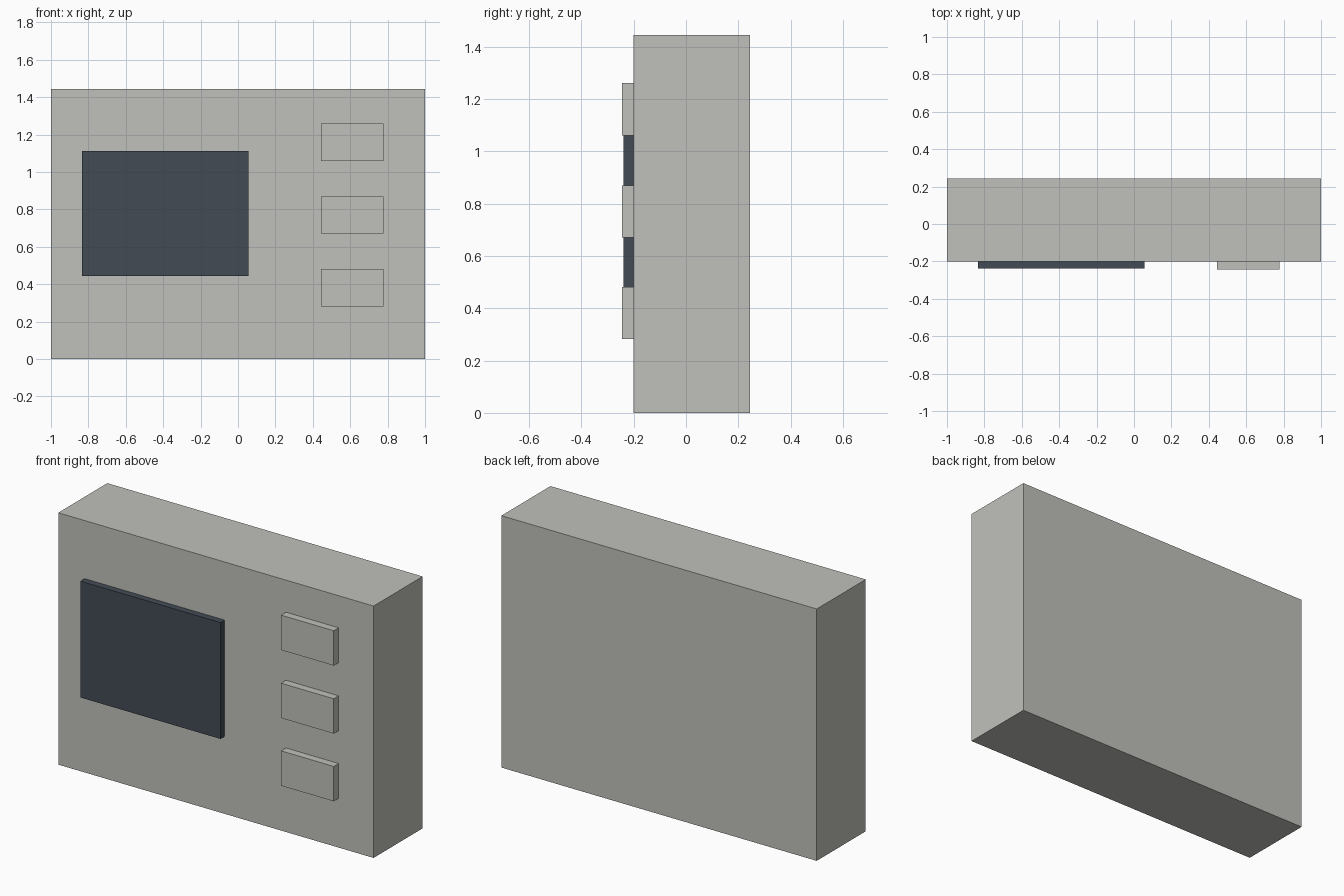
import bpy
import bmesh

if "Cube" in bpy.data.objects:
    bpy.data.objects.remove(bpy.data.objects["Cube"])


def make_material(name, rgb):
    # convert 0-255 sRGB to linear
    lin = [((c / 255 + 0.055) / 1.055) ** 2.4 for c in rgb]
    mat = bpy.data.materials.new(name)
    mat.diffuse_color = (*lin, 1.0)
    mat.use_nodes = True
    mat.node_tree.nodes["Principled BSDF"].inputs["Base Color"].default_value = mat.diffuse_color
    return mat


def box(name, lo, hi, mat):
    mesh = bpy.data.meshes.new(name)
    bm = bmesh.new()
    bmesh.ops.create_cube(bm, size=1)
    for v in bm.verts:
        v.co = [lo[i] + (v.co[i] + 0.5) * (hi[i] - lo[i]) for i in range(3)]
    bm.to_mesh(mesh)
    bm.free()
    mesh.materials.append(mat)
    obj = bpy.data.objects.new(name, mesh)
    bpy.context.collection.objects.link(obj)
    return obj


grey = make_material("warm_grey", (192, 192, 187))
slate = make_material("dark_slate", (66, 75, 84))

FRONT = -0.2

# Main housing
box("housing", (-1, FRONT, 0), (1, 0.244, 1.444), grey)

# Raised dark screen
box("screen", (-0.833, -0.238, 0.444), (0.056, FRONT, 1.111), slate)

# Column of three buttons
for i, z in enumerate((1.16, 0.77, 0.382)):
    box(f"button_{i + 1}", (0.444, -0.244, z - 0.1), (0.778, FRONT, z + 0.1), grey)
